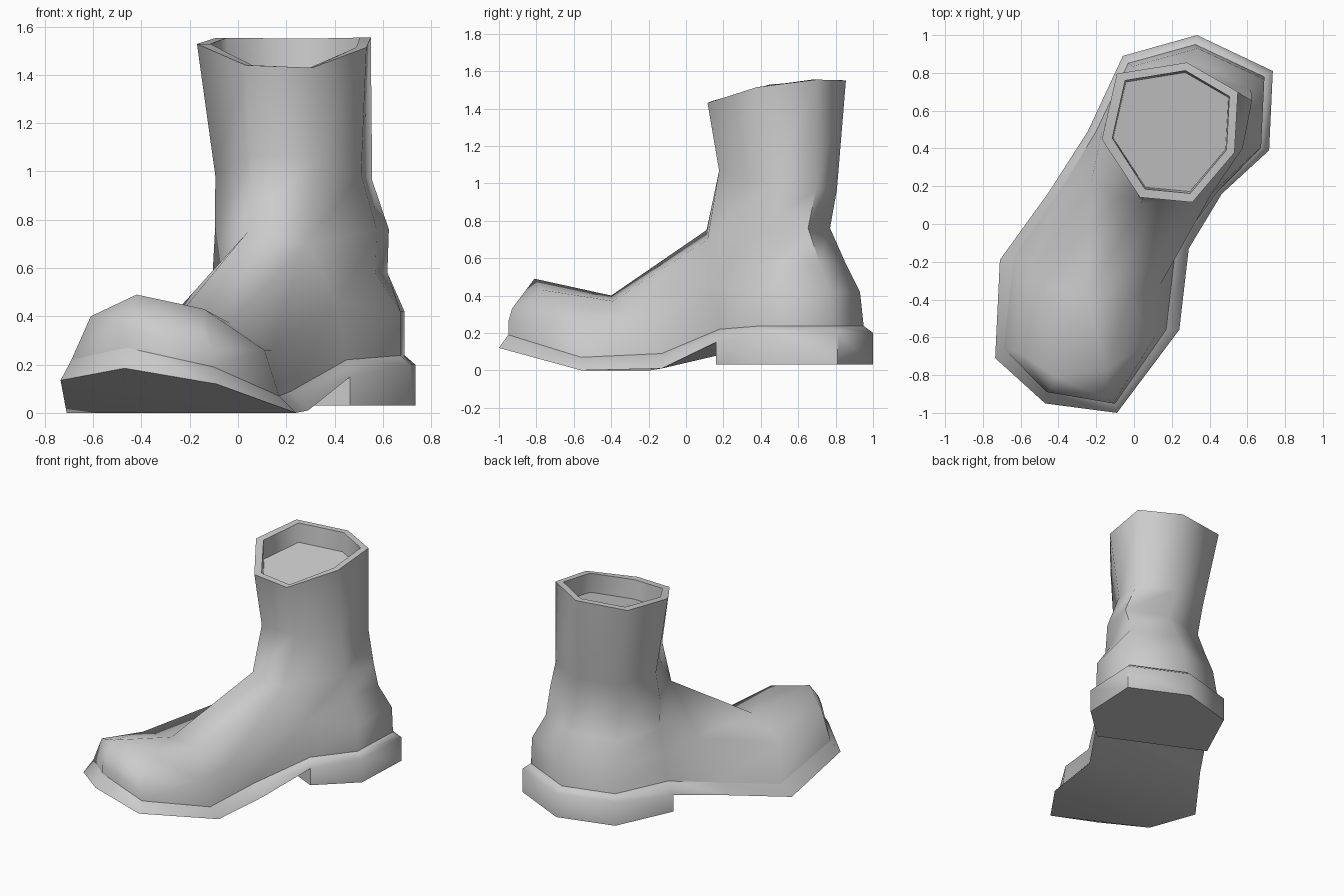
import bpy
import bmesh
import math
from mathutils import Vector

default_cube = bpy.data.objects.get("Cube")
if default_cube:
    bpy.data.objects.remove(default_cube, do_unlink=True)

# One plain grey for the whole boot
grey = bpy.data.materials.new("plain grey")
grey.use_nodes = True
grey.diffuse_color = (0.6, 0.6, 0.6, 1)
grey.node_tree.nodes["Principled BSDF"].inputs["Base Color"].default_value = grey.diffuse_color


def points(*coordinates):
    return [Vector(c) for c in coordinates]


def strip(first, second, closed=False):
    """Quads joining two matching rows of points."""
    count = len(first)
    last = count if closed else count - 1
    faces = []
    for i in range(last):
        j = (i + 1) % count
        faces.append([first[i], first[j], second[j], second[i]])
    return faces


def build(name, faces, smooth_angle):
    """Weld a list of polygons into one smooth-shaded object."""
    bm = bmesh.new()
    for face in faces:
        bm.faces.new([bm.verts.new(corner) for corner in face])
    bmesh.ops.remove_doubles(bm, verts=bm.verts, dist=0.0001)
    bmesh.ops.recalc_face_normals(bm, faces=bm.faces)
    mesh = bpy.data.meshes.new(name)
    bm.to_mesh(mesh)
    bm.free()
    mesh.materials.append(grey)
    obj = bpy.data.objects.new(name, mesh)
    bpy.context.collection.objects.link(obj)
    bpy.ops.object.select_all(action="DESELECT")
    obj.select_set(True)
    bpy.context.view_layer.objects.active = obj
    bpy.ops.object.shade_smooth_by_angle(angle=math.radians(smooth_angle))


# Sections: seven-sided at the rim and ankle, the five back corners at the heel
RIM = [(0.33, -1), (0.95, -0.29), (1, 0.58), (0.25, 1),
       (-0.78, 0.84), (-1, -0.1), (-0.44, -0.93)]
ANKLE = [(0.33, -1), (0.86, -0.14), (1, 0.64), (0.2, 1),
         (-0.68, 0.8), (-1, -0.05), (-0.55, -0.94)]
HEEL = [(0.96, -0.22), (1, 0.62), (0.18, 1), (-0.62, 0.78), (-1, -0.02)]


def ring(section, z, cx, cy, rx, ry, tilt=0.0):
    """A section scaled to size, its front dipping with the tilt."""
    return [Vector((cx + rx * u, cy + ry * v, z + tilt * (v - 0.75 * v * v)))
            for u, v in section]


# Foot arches, each running from the left sole edge over the top to the right
toe = points((-0.1, -0.95, 0.19), (-0.11, -0.95, 0.26), (-0.14, -0.93, 0.33),
             (-0.44, -0.88, 0.39), (-0.46, -0.89, 0.33), (-0.46, -0.89, 0.27))
toe_cap = points((0.17, -0.56, 0.07), (0.11, -0.6, 0.26), (-0.14, -0.77, 0.43),
                 (-0.42, -0.81, 0.49), (-0.61, -0.68, 0.4), (-0.69, -0.66, 0.22))
instep = points((0.22, -0.13, 0.09), (0.14, -0.32, 0.26), (-0.03, -0.39, 0.37),
                (-0.25, -0.4, 0.4), (-0.56, -0.28, 0.31), (-0.635, -0.17, 0.08))
ankle = points((0.45, 0.18, 0.22), (0.41, 0.16, 0.46), (0.28, 0.115, 0.7),
               (0.04, 0.11, 0.75), (-0.23, 0.2, 0.45), (-0.39, 0.18, 0.16))
arches = [toe, toe_cap, instep, ankle]

# Heel counter rows, whose ends meet the two sides of the ankle arch
heel_rows = [ring(HEEL, 0.238, 0.245, 0.5, 0.445, 0.45),
             ring(HEEL, 0.42, 0.26, 0.5, 0.43, 0.43),
             ring(ANKLE[1:-1], 0.58, 0.257, 0.47, 0.362, 0.38),
             ring(ANKLE[1:-1], 0.76, 0.265, 0.445, 0.36, 0.325)]
joined = [[ankle[i]] + row + [ankle[-1 - i]]
          for i, row in zip((0, 1, 1, 2), heel_rows)]

# Shaft rings, folded over the rim and down to the inner floor
rings = [joined[-1],
         ring(ANKLE, 0.98, 0.231, 0.492, 0.325, 0.315, -0.05),
         ring(RIM, 1.535, 0.19, 0.485, 0.36, 0.37, 0.06),
         ring(RIM, 1.535, 0.195, 0.487, 0.31, 0.325, 0.06),
         ring(RIM, 1.4, 0.195, 0.487, 0.305, 0.315, 0.06)]

left_edge = [arch[0] for arch in arches]
right_edge = [arch[-1] for arch in arches]
footbed = strip(left_edge, right_edge) + [joined[0]]

upper = list(footbed)
for first, second in zip(arches, arches[1:]):
    upper += strip(first, second)
for first, second in zip(joined, joined[1:]):
    upper += strip(first, second)
for first, second in zip(rings, rings[1:]):
    upper += strip(first, second, closed=True)
upper.append(rings[-1])
upper += [[toe[0], toe[1], toe[4], toe[5]], toe[1:5]]
build("boot_upper", upper, 72)

# Sole: sloping welt, flat underside with a raised toe, and a heel block
sole_left = points((-0.09, -1, 0.12), (0.24, -0.56, 0), (0.29, -0.13, 0.01),
                   (0.465, 0.16, 0.15))
sole_right = points((-0.47, -0.95, 0.185), (-0.735, -0.71, 0.135),
                    (-0.71, -0.19, 0), (-0.45, 0.17, 0.08))
heel_edge = ring(HEEL, 0.2, 0.245, 0.5, 0.49, 0.5)
heel_edge[-1].z = 0.15
welt_top = left_edge + heel_rows[0] + right_edge[::-1]
welt_bottom = sole_left + heel_edge + sole_right[::-1]
heel_top = [sole_left[-1]] + heel_edge
heel_bottom = [Vector((p.x, p.y, 0.03)) for p in heel_top]

sole = footbed + strip(welt_top, welt_bottom, closed=True)
sole += strip(sole_left, sole_right)
sole.append([sole_left[-1], heel_edge[-1], sole_right[-1]])
sole += strip(heel_top, heel_bottom, closed=True)
sole.append(heel_bottom)
build("sole_and_heel", sole, 60)
